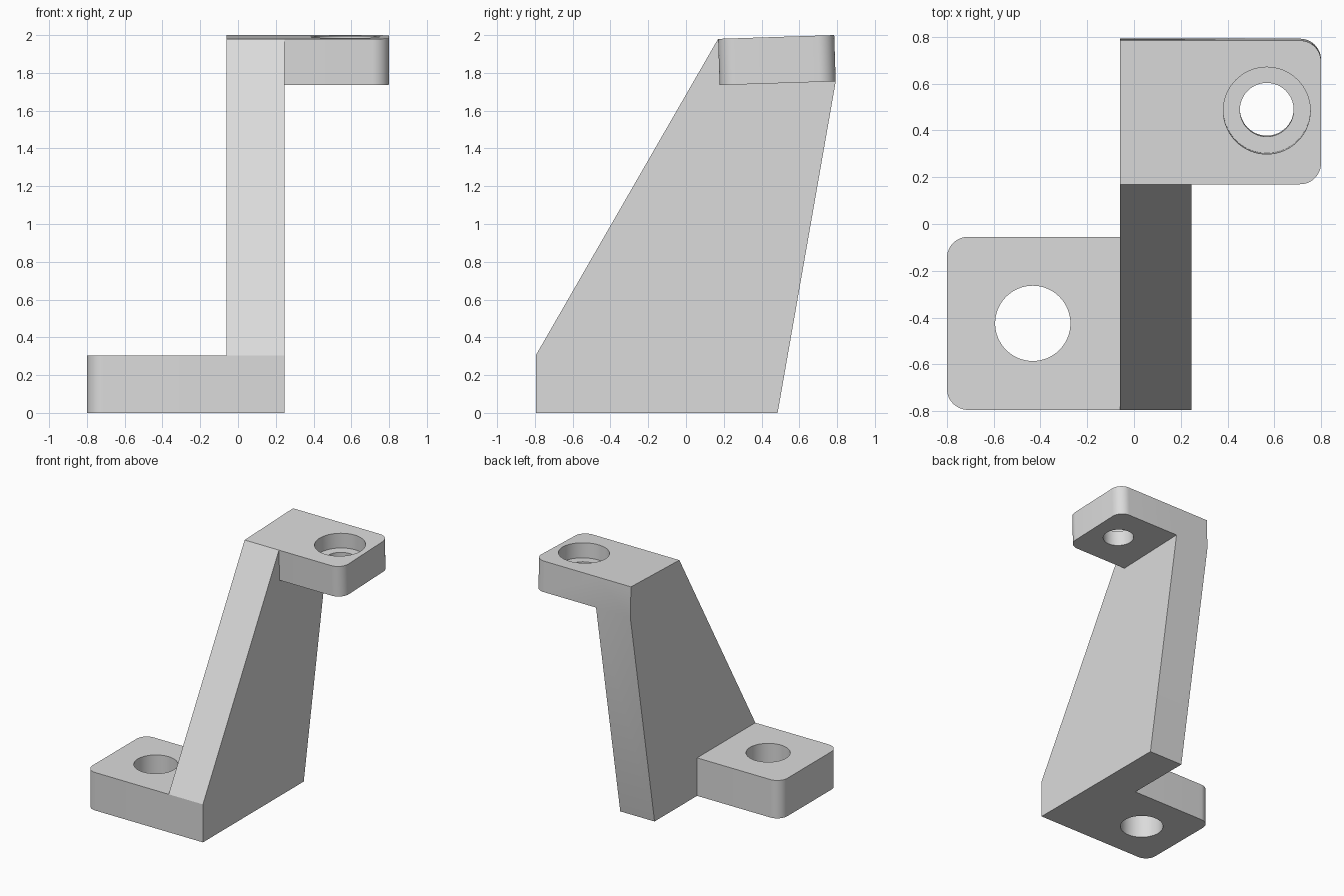
import bpy, bmesh, math
from mathutils import Matrix, Vector

if "Cube" in bpy.data.objects:
    bpy.data.objects.remove(bpy.data.objects["Cube"])

grey = bpy.data.materials.new("light_grey")
grey.diffuse_color = (0.71, 0.71, 0.71, 1)
grey.use_nodes = True
grey.node_tree.nodes["Principled BSDF"].inputs["Base Color"].default_value = grey.diffuse_color

WEB_L, WEB_R = -0.06, 0.245      # side faces of the upright
BASE_H, TOP_T = 0.305, 0.245     # plate thicknesses
FRONT = -0.795
TILT = Matrix.Translation((0, 0.17, 1.98)) @ Matrix.Rotation(math.radians(1.86), 4, 'X')


def prism(name, points, offset, matrix=Matrix()):
    """Closed solid: a planar outline swept along an offset."""
    bm = bmesh.new()
    face = bm.faces.new([bm.verts.new(p) for p in points])
    swept = bmesh.ops.extrude_face_region(bm, geom=[face])["geom"]
    bmesh.ops.translate(bm, vec=offset, verts=[g for g in swept if isinstance(g, bmesh.types.BMVert)])
    bmesh.ops.recalc_face_normals(bm, faces=bm.faces[:])
    bm.transform(matrix)
    mesh = bpy.data.meshes.new(name)
    bm.to_mesh(mesh)
    bm.free()
    mesh.materials.append(grey)
    obj = bpy.data.objects.new(name, mesh)
    bpy.context.collection.objects.link(obj)
    return obj


def arc(cx, cy, r, a0, a1, n, z):
    return [(cx + r * math.cos(math.radians(a0 + (a1 - a0) * i / n)),
             cy + r * math.sin(math.radians(a0 + (a1 - a0) * i / n)), z) for i in range(n + 1)]


def plate(name, x_in, x_out, y0, y1, z0, z1, r, matrix=Matrix()):
    """Flat plate with both outer corners rounded."""
    s = 1 if x_out > x_in else -1
    right = arc(0, y0 + r, r, -90, 0, 12, z0) + arc(0, y1 - r, r, 0, 90, 12, z0)
    pts = [(x_in, y0, z0)] + [(x_out - s * r + s * x, y, z) for x, y, z in right] + [(x_in, y1, z0)]
    return prism(name, pts, Vector((0, 0, z1 - z0)), matrix)


def combine(obj, other, operation):
    mod = obj.modifiers.new(operation, 'BOOLEAN')
    mod.operation, mod.solver, mod.object = operation, 'EXACT', other
    bpy.context.view_layer.objects.active = obj
    bpy.ops.object.modifier_apply(modifier=mod.name)
    bpy.data.objects.remove(other)


def bore(obj, x, y, r, z0, z1, matrix=Matrix()):
    cutter = prism("bore_cutter", arc(x, y, r, 0, 360, 64, z0)[:-1], Vector((0, 0, z1 - z0)), matrix)
    cutter.hide_render = True
    combine(obj, cutter, 'DIFFERENCE')


# Upright web: leaning side profile, capped by the tilted top
top_back = TILT @ Vector((0, 0.615, 0))
low_back = TILT @ Vector((0, 0.615, -TOP_T))
profile = [(FRONT, 0), (0.485, 0), low_back.yz, top_back.yz, (0.17, 1.98), (FRONT, BASE_H)]
bracket = prism("bracket", [(WEB_L, y, z) for y, z in profile], Vector((WEB_R - WEB_L, 0, 0)))

# Base foot with plain hole
foot = plate("foot", WEB_L, -0.8, FRONT, -0.055, 0, BASE_H, 0.09)
bore(foot, -0.433, -0.425, 0.161, -0.1, 0.5)

# Tilted mounting ear with counterbored hole
ear = plate("ear", WEB_R, 0.8, 0, 0.615, -TOP_T, 0, 0.09, TILT)
bore(ear, 0.568, 0.315, 0.115, -0.4, 0.1, TILT)
bore(ear, 0.568, 0.315, 0.186, -0.12, 0.1, TILT)

# Fuse into one casting, with soft shading on the round surfaces
combine(bracket, foot, 'UNION')
combine(bracket, ear, 'UNION')
bpy.ops.object.select_all(action='DESELECT')
bracket.select_set(True)
bpy.context.view_layer.objects.active = bracket
bpy.ops.object.shade_smooth_by_angle(angle=math.radians(25))
